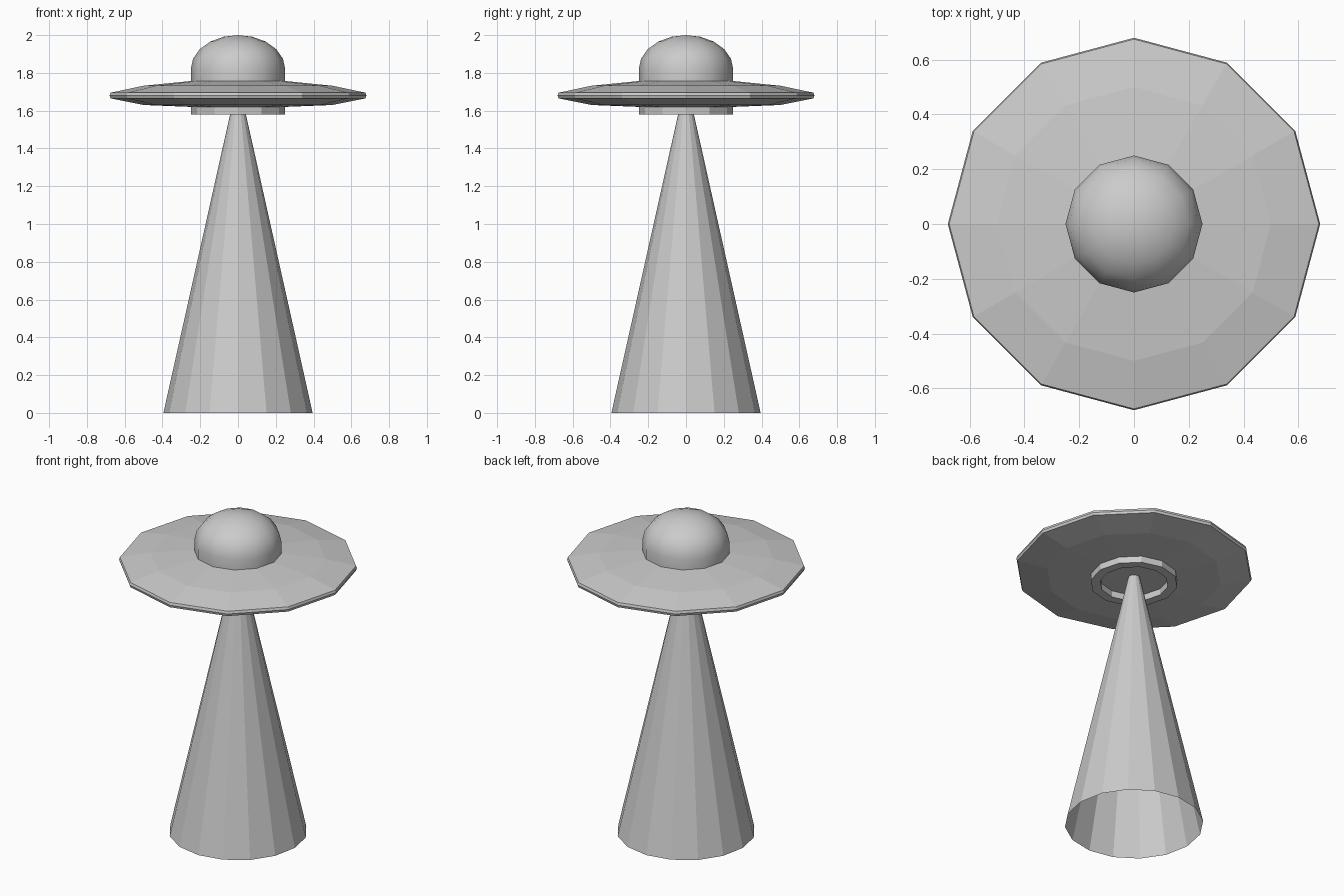
import bpy, bmesh
from math import cos, sin, tau, radians

if "Cube" in bpy.data.objects:
    bpy.data.objects.remove(bpy.data.objects["Cube"])


def lathe(name, profile, sides, smooth=False):
    """Revolve (radius, z) points around z; radius 0 becomes a pole."""
    bm = bmesh.new()
    rings = []
    for r, z in profile:
        if r == 0:
            rings.append([bm.verts.new((0, 0, z))] * sides)
        else:
            rings.append([bm.verts.new((r * cos(tau * i / sides), r * sin(tau * i / sides), z))
                          for i in range(sides)])
    for a, b in zip(rings, rings[1:]):
        for i in range(sides):
            j = (i + 1) % sides
            corners = list(dict.fromkeys((a[i], a[j], b[j], b[i])))
            bm.faces.new(corners).smooth = smooth
    mesh = bpy.data.meshes.new(name)
    bm.to_mesh(mesh)
    bm.free()
    obj = bpy.data.objects.new(name, mesh)
    bpy.context.collection.objects.link(obj)
    return obj


# Flat-faceted saucer disc with a rim and a recessed collar underneath
lathe("saucer_hull", [
    (0, 1.62), (0.195, 1.62), (0.195, 1.58), (0.25, 1.58), (0.25, 1.62),
    (0.50, 1.63), (0.675, 1.665), (0.68, 1.68), (0.675, 1.695),
    (0.50, 1.732), (0.25, 1.757)], 12)

# Smooth cockpit dome with a short upright wall
wall_top, radius, height = 1.82, 0.25, 0.18
arc = [(radius * cos(radians(a)), wall_top + height * sin(radians(a)))
       for a in (0, 18, 36, 54, 72)]
lathe("dome", [(radius, 1.757)] + arc + [(0, wall_top + height)], 12, smooth=True)

# Open-bottomed light beam
lathe("light_beam", [(0.395, 0), (0.033, 1.62)], 16)
